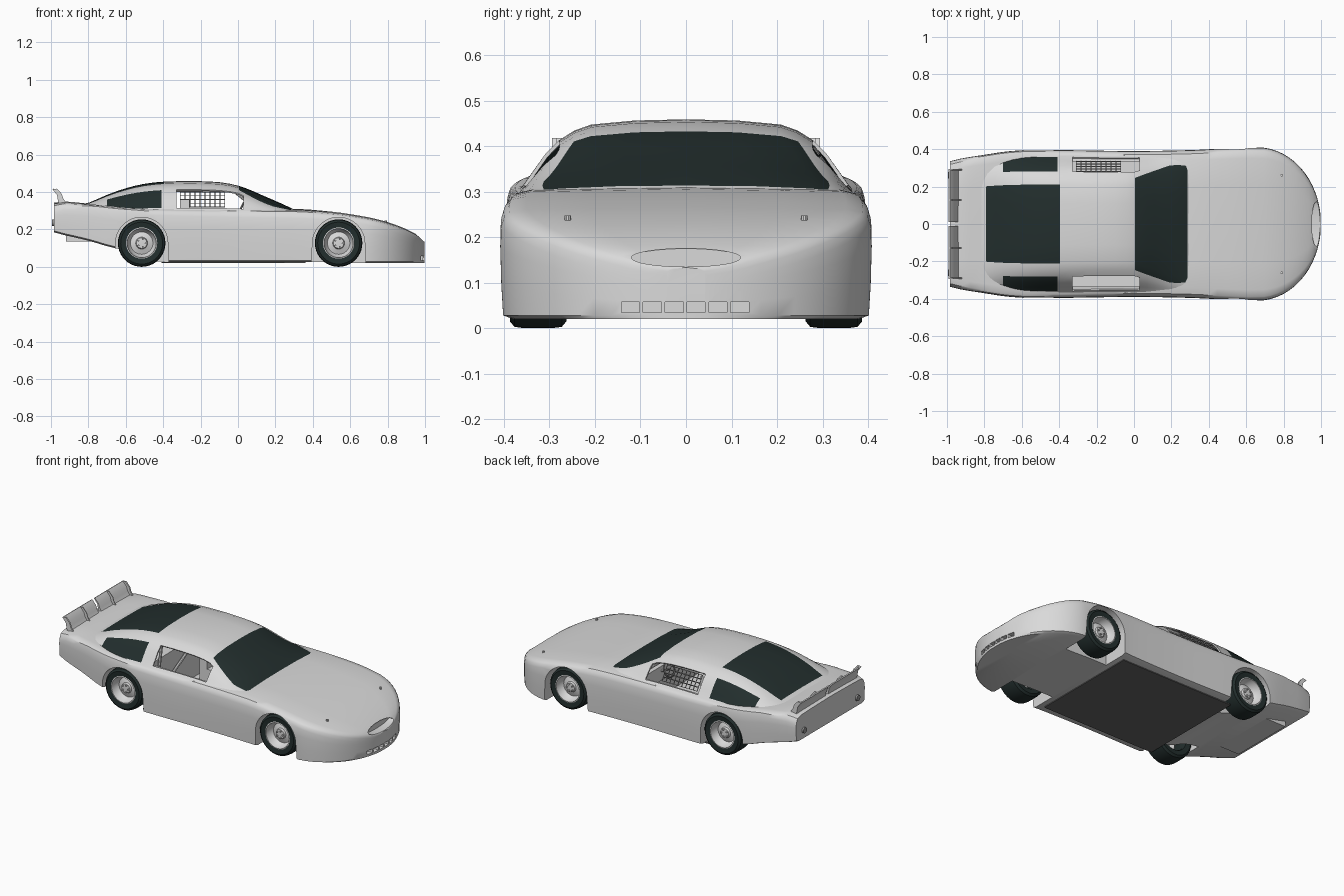
import bpy, bmesh, math
from mathutils import Vector, Matrix

if "Cube" in bpy.data.objects:
    bpy.data.objects.remove(bpy.data.objects["Cube"])


def material(name, r, g, b):
    m = bpy.data.materials.new(name)
    m.use_nodes = True
    m.diffuse_color = (r, g, b, 1)
    m.node_tree.nodes["Principled BSDF"].inputs["Base Color"].default_value = (r, g, b, 1)
    return m


PAINT = material("light grey paint", .7, .7, .7)
DARK = material("dark glass and rubber", .016, .027, .026)
FLOOR = material("floor grey", .13, .13, .13)
NET = material("net grey", .3, .3, .3)


def finish(name, bm, mats=(PAINT,), normals=True, angle=35):
    """Turn a bmesh into a named, smooth-shaded object."""
    if normals:
        bmesh.ops.recalc_face_normals(bm, faces=bm.faces)
    me = bpy.data.meshes.new(name)
    bm.to_mesh(me)
    bm.free()
    ob = bpy.data.objects.new(name, me)
    bpy.context.collection.objects.link(ob)
    for m in mats:
        me.materials.append(m)
    shade(ob, angle)
    return ob


def shade(ob, angle=35):
    bpy.ops.object.select_all(action='DESELECT')
    bpy.context.view_layer.objects.active = ob
    ob.select_set(True)
    bpy.ops.object.shade_smooth_by_angle(angle=math.radians(angle))


def apply_all(ob, angle=35):
    bpy.context.view_layer.objects.active = ob
    for mod in list(ob.modifiers):
        bpy.ops.object.modifier_apply(modifier=mod.name)
    shade(ob, angle)


def add_box(bm, lo, hi):
    lo, hi = Vector(lo), Vector(hi)
    mat = Matrix.Translation((lo + hi) / 2) @ Matrix.Diagonal((*(hi - lo), 1))
    bmesh.ops.create_cube(bm, size=1, matrix=mat)


def add_cylinder(bm, centre, radius, depth, axis, segments=24):
    rot = Vector((0, 0, 1)).rotation_difference(Vector(axis)).to_matrix().to_4x4()
    bmesh.ops.create_cone(bm, cap_ends=True, segments=segments, radius1=radius, radius2=radius,
                          depth=depth, matrix=Matrix.Translation(centre) @ rot)


def add_rod(bm, a, b, radius):
    a, b = Vector(a), Vector(b)
    add_cylinder(bm, (a + b) / 2, radius, (b - a).length, (b - a).normalized(), 8)


def sample(rows, x):
    """Smooth interpolation of table rows keyed by their first value."""
    i = max(k for k in range(len(rows) - 1) if rows[k][0] <= x or k == 0)
    a, b = rows[i], rows[i + 1]
    h, t = b[0] - a[0], (x - a[0]) / (b[0] - a[0])

    def slope(k, c):
        if k in (0, len(rows) - 1):
            return None
        p, q, r = rows[k - 1], rows[k], rows[k + 1]
        d, e = (q[c] - p[c]) / (q[0] - p[0]), (r[c] - q[c]) / (r[0] - q[0])
        return 2 * d * e / (d + e) if d * e > 0 else 0

    out = []
    for c in range(1, len(a)):
        lin = (b[c] - a[c]) / h
        m, n = slope(i, c), slope(i + 1, c)
        m, n = (lin if m is None else m) * h, (lin if n is None else n) * h
        out.append(a[c] + m * t + (3 * (b[c] - a[c]) - 2 * m - n) * t**2
                   + (m + n - 2 * (b[c] - a[c])) * t**3)
    return out


# lower body: x, half width, bottom, shoulder and centre heights
BODY = [(-.985, .335, .185, .31, .343), (-.95, .345, .175, .325, .35), (-.8, .37, .14, .325, .338),
        (-.66, .39, .1, .312, .325), (-.57, .395, .085, .305, .318), (-.42, .395, .027, .295, .315),
        (0, .39, .025, .285, .312), (.3, .395, .025, .28, .31), (.5, .405, .025, .27, .295),
        (.66, .41, .02, .25, .272), (.75, .41, .02, .232, .253), (.85, .41, .02, .2, .222),
        (.93, .41, .02, .165, .187), (.97, .41, .02, .142, .163), (1, .41, .02, .115, .132)]


def body_ring(x):
    w, b, s, c = sample(BODY, x)
    if x > .66:
        w = .41 * math.sqrt(1 - ((x - .66) / .34)**2)
    d, side = c - s, s - b
    half = [(.93, b), (.985, b + .008), (.995, b + side * .35), (1, b + side * .7), (.995, s - .02),
            (.98, s), (.95, s + d * .5), (.86, s + d * .8), (.52, c - .003)]
    right = [(x, -w * f, z) for f, z in half]
    left = [(x, w * f, z) for f, z in reversed(half)]
    return [(x, 0, b)] + right + [(x, 0, c)] + left


xs = [-.985 + .055 * i for i in range(30)] + [.66 + .34 * math.sin(math.radians(a)) for a in range(6, 87, 6)]
bm = bmesh.new()
rings = [[bm.verts.new(p) for p in body_ring(x)] for x in xs]
for r, q in zip(rings, rings[1:]):
    for j in range(len(r)):
        k = (j + 1) % len(r)
        bm.faces.new((r[j], r[k], q[k], q[j]))
bm.faces.new(rings[0])
bm.faces.new(rings[-1])
body = finish("body_shell", bm)

WHEELS = [(x, side) for x in (-.515, .538) for side in (-1, 1)]


def cut(target, build):
    bm = bmesh.new()
    build(bm)
    cutter = finish("cutter", bm)
    cutter.hide_render = True
    mod = target.modifiers.new("cut", 'BOOLEAN')
    mod.operation, mod.solver, mod.object = 'DIFFERENCE', 'EXACT', cutter
    apply_all(target)
    bpy.data.objects.remove(cutter)


def arch(x, side):
    """Arch outline, round above the axle and straight below, pushed sideways."""
    def build(bm):
        pts = [(x + .14 * math.cos(math.pi * i / 24), .125 + .14 * math.sin(math.pi * i / 24)) for i in range(25)]
        pts += [(x - .148, -.05), (x + .148, -.05)]
        f = bm.faces.new([bm.verts.new((px, side * .23, pz)) for px, pz in pts])
        ext = bmesh.ops.extrude_face_region(bm, geom=[f])["geom"]
        bmesh.ops.translate(bm, verts=[v for v in ext if isinstance(v, bmesh.types.BMVert)], vec=(0, side * .3, 0))
    return build


def grille(bm):
    add_cylinder(bm, (0, 0, 0), 1, 1, (1, 0, 0), 32)
    bmesh.ops.scale(bm, vec=(.2, .12, .02), verts=bm.verts)
    bmesh.ops.translate(bm, vec=(1.045, 0, .155), verts=bm.verts)


# wheel arches, cockpit well, nose oval and lower air slots
for x, side in WHEELS:
    cut(body, arch(x, side))
cut(body, lambda bm: add_box(bm, (-.36, -.335, .07), (.13, .335, .5)))
cut(body, grille)
for i in range(6):
    y = -.142 + .048 * i
    cut(body, lambda bm: add_box(bm, (.955, y, .035), (1.1, y + .04, .058)))

# cabin: x, centre height, base half width
CABIN = [(-.87, .325, .35), (-.79, .346, .36), (-.7, .385, .37), (-.6, .42, .375), (-.5, .444, .375),
         (-.4, .455, .375), (-.25, .459, .372), (-.1, .453, .37), (0, .434, .37), (.15, .374, .362),
         (.28, .316, .355), (.31, .3, .35)]
ROOF = [(1, 0), (.955, .12), (.9, .3), (.83, .53), (.75, .72), (.66, .85), (.56, .93), (.3, .985), (0, 1)]
SCREEN = [(1, 0), (.985, .06), (.97, .12), (.95, .2), (.92, .3), (.88, .42), (.78, .65), (.42, .93), (0, 1)]


def cabin_ring(x):
    zc, w = sample(CABIN, x)
    t = min(max(x / .2, 0), 1)
    half = [(w * (a + (c - a) * t), .295 + (zc - .295) * (b + (d - b) * t))
            for (a, b), (c, d) in zip(ROOF, SCREEN)]
    return [(x, -y, z) for y, z in half] + [(x, y, z) for y, z in reversed(half[:-1])]


xs = [-.87, -.83, -.79, -.74, -.7, -.65, -.6, -.55, -.5, -.45, -.41, -.395, -.33, -.25, -.17, -.1, -.04,
      .005, .03, .07, .11, .15, .19, .23, .26, .285, .31]
bm = bmesh.new()
rings = [[bm.verts.new(p) for p in cabin_ring(x)] for x in xs]
for i in range(len(xs) - 1):
    r, q, mid = rings[i], rings[i + 1], (xs[i] + xs[i + 1]) / 2
    for j in range(len(r) - 1):
        col = min(j, len(r) - 2 - j)
        if -.33 < mid < .03 and 1 <= col <= 3:
            continue  # open door window
        f = bm.faces.new((r[j], q[j], q[j + 1], r[j + 1]))
        windscreen = .005 < mid < .285 and col >= 5
        back_glass = -.79 < mid < -.4 and col >= 6
        quarter = -.72 < mid < -.41 and 1 <= col <= 3
        f.material_index = int(windscreen or back_glass or quarter)
bm.normal_update()
if sum(f.normal.z for f in bm.faces) < 0:
    bmesh.ops.reverse_faces(bm, faces=bm.faces)
cabin = finish("cabin_shell", bm, (PAINT, DARK), normals=False)
mod = cabin.modifiers.new("thickness", 'SOLIDIFY')
mod.thickness, mod.offset = .008, -1
apply_all(cabin)


def lathe(name, profile, x, y, side, mat):
    """Spin (radius, outward offset) points about the axle."""
    bm = bmesh.new()
    vs = [bm.verts.new((x + r, y + side * o, .127)) for r, o in profile]
    es = [bm.edges.new(p) for p in zip(vs, vs[1:])]
    bmesh.ops.spin(bm, geom=vs + es, cent=(x, y, .127), axis=(0, 1, 0), angle=math.tau, steps=40, use_duplicate=False)
    bmesh.ops.remove_doubles(bm, verts=bm.verts, dist=.0001)
    return finish(name, bm, (mat,))


TYRE = [(.082, -.058), (.112, -.062), (.124, -.052), (.127, -.03), (.127, .03), (.124, .052), (.112, .062),
        (.082, .058), (.078, .05), (.078, -.05), (.082, -.058)]
RIM = [(.084, .058), (.078, .06), (.073, .03), (.06, .012), (.032, .022), (.028, .034), (0, .036)]
for x, side in WHEELS:
    tag = ("rear_" if x < 0 else "front_") + ("left" if side > 0 else "right")
    lathe(tag + "_tyre", TYRE, x, side * .325, side, DARK)
    lathe(tag + "_rim", RIM, x, side * .325, side, PAINT)
    bm = bmesh.new()
    for i in range(5):
        a = math.tau * i / 5
        add_cylinder(bm, (x + .021 * math.cos(a), side * .363, .127 + .021 * math.sin(a)), .005, .012, (0, 1, 0), 8)
    finish(tag + "_wheel_nuts", bm)

# rear spoiler: two leaning blades, end fins and braces
bm = bmesh.new()
side_profile = [(-.935, .34), (-.952, .365), (-.96, .39), (-.985, .418), (-.992, .415), (-.968, .385), (-.96, .34)]
for lo, hi in ((-.285, -.012), (.012, .285), (-.295, -.285), (.285, .295), (-.13, -.125), (.125, .13)):
    fin = hi - lo < .05
    pts = [(px + (.018 if fin and k < 4 else 0), pz) for k, (px, pz) in enumerate(side_profile)]
    f = bm.faces.new([bm.verts.new((px, lo, pz)) for px, pz in pts])
    ext = bmesh.ops.extrude_face_region(bm, geom=[f])["geom"]
    bmesh.ops.translate(bm, verts=[v for v in ext if isinstance(v, bmesh.types.BMVert)], vec=(0, hi - lo, 0))
finish("rear_spoiler", bm)

# tail lamps, hood pins and under-tail tank
bm = bmesh.new()
for s in (-1, 1):
    add_cylinder(bm, (-.987, s * .26, .235), .018, .016, (1, 0, 0))
finish("tail_lamps", bm, (NET,))
bm = bmesh.new()
for s in (-1, 1):
    add_cylinder(bm, (.79, s * .26, .238), .007, .02, (0, 0, 1), 10)
finish("hood_pins", bm)
bm = bmesh.new()
add_box(bm, (-.92, -.2, .135), (-.72, .2, .2))
finish("fuel_tank", bm)

# floor plate, dashboard and seat
bm = bmesh.new()
add_box(bm, (-.41, -.34, .02), (.36, .34, .027))
finish("floor_plate", bm, (FLOOR,))
bm = bmesh.new()
add_box(bm, (.06, -.32, .22), (.13, .32, .308))
finish("dashboard", bm)
bm = bmesh.new()
add_box(bm, (-.27, .07, .07), (-.08, .23, .15))
add_box(bm, (-.31, .07, .07), (-.26, .23, .36))
finish("driver_seat", bm)

# roll cage and steering column
bm = bmesh.new()
for s in (-1, 1):
    add_rod(bm, (-.345, s * .31, .08), (-.345, s * .25, .41), .009)
    add_rod(bm, (-.345, s * .25, .41), (-.02, s * .24, .405), .009)
    add_rod(bm, (-.02, s * .24, .405), (.11, s * .315, .3), .009)
add_rod(bm, (-.345, -.25, .41), (-.345, .25, .41), .009)
add_rod(bm, (-.345, -.3, .1), (-.345, .25, .4), .009)
add_rod(bm, (.08, .15, .27), (.01, .15, .3), .007)
finish("roll_cage", bm)
bpy.ops.mesh.primitive_torus_add(location=(.01, .15, .3), rotation=(0, math.radians(-65), 0),
                                 major_radius=.045, minor_radius=.005, major_segments=24, minor_segments=8)
wheel = bpy.context.object
wheel.name = "steering_wheel"
wheel.data.materials.append(NET)

# window net on the driver's side
bm = bmesh.new()
bmesh.ops.create_grid(bm, x_segments=9, y_segments=4, size=.5)
for v in bm.verts:
    u, t = v.co.x + .5, v.co.y + .5
    v.co = (-.31 + .24 * u, .335 - .055 * t, .32 + .08 * t)
net = finish("window_net", bm, (NET,), normals=False)
mod = net.modifiers.new("mesh", 'WIREFRAME')
mod.thickness = .006
apply_all(net)
